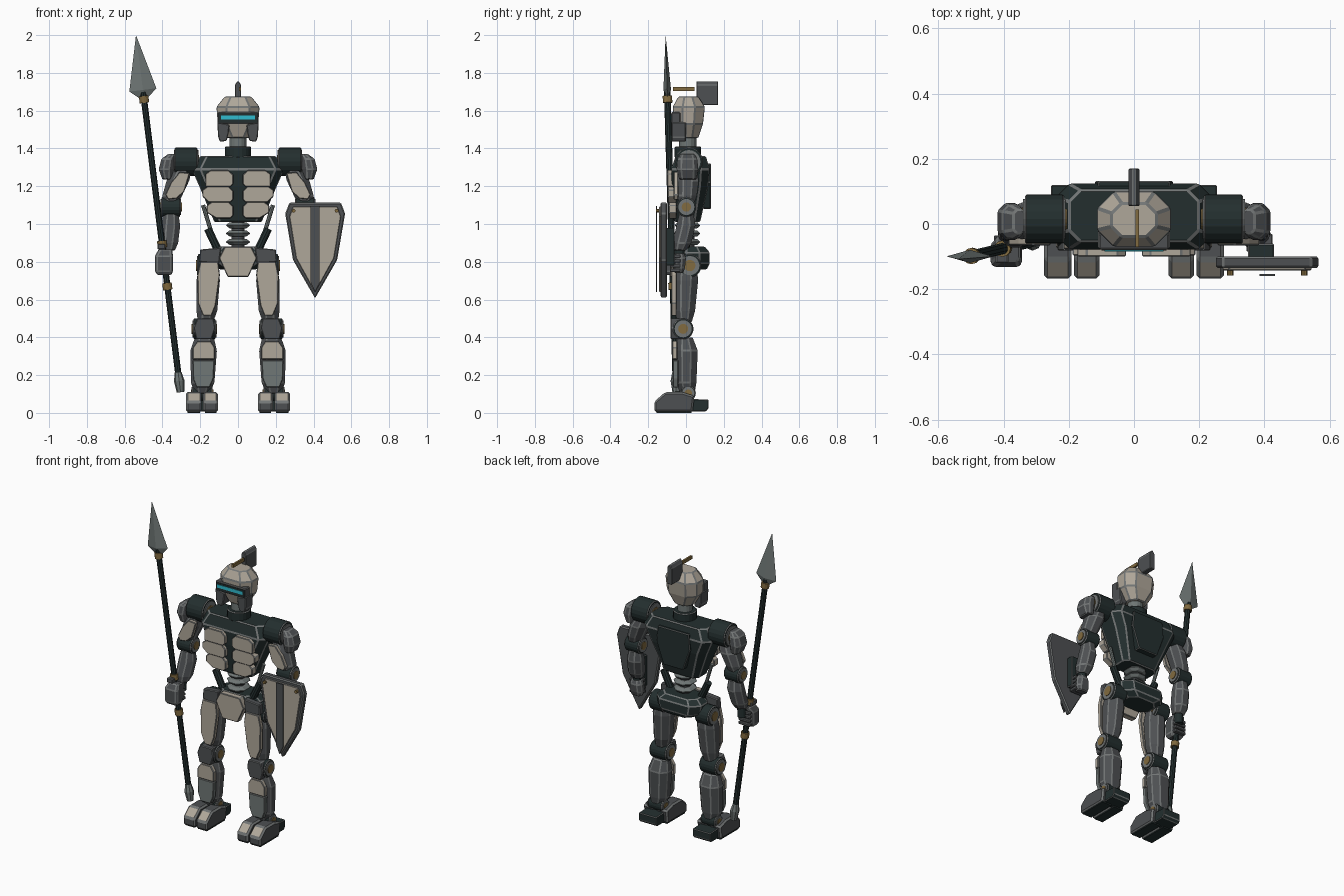
import bpy, bmesh, math
from mathutils import Vector, Matrix

if "Cube" in bpy.data.objects:
    bpy.data.objects.remove(bpy.data.objects["Cube"])

COL = {"bone_armour": (.43, .385, .32), "black_green": (.017, .028, .028), "dark_steel": (.075, .08, .085),
       "worn_edge": (.17, .18, .18), "blade_steel": (.16, .185, .18), "brass": (.22, .145, .05),
       "visor_glow": (.03, .50, .62)}
M = {}
for k, c in COL.items():
    M[k] = bpy.data.materials.new(k)
    M[k].diffuse_color = (*c, 1)
BONE, BLACK, DARK, EDGE, STEEL, BRASS, GLOW = COL


def finish(name, bm, mat, bevel=0, sharp=.3, rule=None):
    """Bevel sharp edges with the worn-edge colour and make the object."""
    bmesh.ops.recalc_face_normals(bm, faces=bm.faces[:])
    bm.normal_update()
    if rule:
        for f in bm.faces:
            if rule(f):
                f.material_index = 2
    if bevel:
        es = [e for e in bm.edges if len(e.link_faces) == 2 and e.calc_face_angle(0) > sharp]
        bmesh.ops.bevel(bm, geom=es, offset=bevel, segments=1, affect='EDGES',
                        profile=.5, clamp_overlap=True, material=1)
    me = bpy.data.meshes.new(name)
    bm.to_mesh(me)
    bm.free()
    for m in (mat, EDGE, BONE):
        me.materials.append(M[m])
    ob = bpy.data.objects.new(name, me)
    bpy.context.collection.objects.link(ob)
    return ob


def loft(name, rings, mat, bevel=.005, c=.3):
    """Stack of chamfered rectangles; ring = (z, centre x, half x, y0, y1)."""
    bm = bmesh.new()
    loops = []
    for z, cx, hx, y0, y1 in rings:
        cy, hy = (y0 + y1) / 2, (y1 - y0) / 2
        k = 2 * c * min(hx, hy)
        pts = [(hx, hy - k), (hx - k, hy), (k - hx, hy), (-hx, hy - k),
               (-hx, k - hy), (k - hx, -hy), (hx - k, -hy), (hx, k - hy)]
        loops.append([bm.verts.new((cx + x, cy + y, z)) for x, y in pts])
    for a, b in zip(loops, loops[1:]):
        for i in range(8):
            j = (i + 1) % 8
            bm.faces.new((a[i], a[j], b[j], b[i]))
    bm.faces.new(loops[0])
    bm.faces.new(loops[-1])
    return finish(name, bm, mat, bevel)


def prism(name, pts, a, b, mat, bevel=.004, axis='y', rule=None):
    """Extrude an outline: xz along y, or yz along x."""
    bm = bmesh.new()
    put = (lambda p, d: (p[0], d, p[1])) if axis == 'y' else (lambda p, d: (d, p[0], p[1]))
    f = [bm.verts.new(put(p, a)) for p in pts]
    g = [bm.verts.new(put(p, b)) for p in pts]
    bm.faces.new(f)
    bm.faces.new(g)
    for i in range(len(pts)):
        j = (i + 1) % len(pts)
        bm.faces.new((f[i], f[j], g[j], g[i]))
    return finish(name, bm, mat, bevel, rule=rule)


def box(name, x0, x1, y0, y1, z0, z1, mat, bevel=.004):
    return prism(name, [(x0, z0), (x1, z0), (x1, z1), (x0, z1)], y0, y1, mat, bevel)


def rod(name, p, q, r, mat, r2=None, n=16, flat=1, bevel=0):
    p, q = Vector(p), Vector(q)
    d = q - p
    rot = Vector((0, 0, 1)).rotation_difference(d).to_matrix().to_4x4()
    bm = bmesh.new()
    bmesh.ops.create_cone(bm, cap_ends=True, segments=n, radius1=r, radius2=r if r2 is None else r2,
                          depth=d.length, matrix=Matrix.Translation((p + q) / 2) @ rot @ Matrix.Diagonal((1, flat, 1, 1)))
    return finish(name, bm, mat, bevel, sharp=.6)


def joint(name, x, hw, y, z, r):
    """Dark barrel across x with a steel ring and brass cap on each end."""
    for tag, w, k, m in (("barrel", 0, 1, BLACK), ("ring", .005, .82, EDGE), ("cap", .009, .48, BRASS)):
        rod(f"{name}_{tag}", (x - hw - w, y, z), (x + hw + w, y, z), r * k, m, n=20, bevel=.005 if m == BLACK else 0)


def mx(s, pts):
    return [(s * x, z) for x, z in pts]


# head, visor, crest
loft("helmet", [(1.455, 0, .06, -.04, .065), (1.53, 0, .107, -.066, .09), (1.62, 0, .114, -.07, .1),
                (1.675, 0, .07, -.04, .065)], BONE, .006)
box("visor_frame", -.107, .107, -.078, -.03, 1.53, 1.592, DARK)
box("visor_slot", -.1, .1, -.081, -.07, 1.538, 1.585, BLACK, 0)
box("visor_light", -.09, .09, -.084, -.078, 1.553, 1.574, GLOW, 0)
prism("crest", [(-.017, 1.63), (.017, 1.63), (.017, 1.735), (.004, 1.755), (-.004, 1.755), (-.017, 1.735)], .055, .17, DARK, .003)
box("crest_bar", .004, .016, -.07, .045, 1.703, 1.724, BRASS, 0)
rod("neck", (0, .01, 1.39), (0, .01, 1.47), .046, STEEL)
rod("neck_collar", (0, .01, 1.35), (0, .01, 1.41), .07, BLACK, n=20, bevel=.005)

# torso, waist, pelvis
loft("torso", [(1.01, 0, .125, -.06, .075), (1.2, 0, .205, -.078, .118), (1.29, 0, .245, -.078, .125),
               (1.36, 0, .2, -.055, .105)], BLACK, .006, .22)
prism("back_plate", [(-.07, 1.08), (.07, 1.08), (.12, 1.22), (.11, 1.32), (-.11, 1.32), (-.12, 1.22)], .09, .132, BLACK)
for i, z in enumerate((.905, .95, .993)):
    loft(f"waist_disc_{i}", [(z - .016, 0, .045, -.045, .06), (z, 0, .065, -.06, .075),
                             (z + .016, 0, .045, -.045, .06)], STEEL, .002)
rod("spine", (0, .01, .84), (0, .01, 1.03), .035, DARK)
loft("pelvis", [(.76, 0, .1, -.03, .11), (.79, 0, .15, -.05, .125), (.85, 0, .16, -.05, .125), (.88, 0, .12, -.04, .1)], BLACK)
prism("pelvis_plate", [(-.07, .88), (.07, .88), (.1, .82), (.055, .72), (-.055, .72), (-.1, .82)], -.085, -.045, BONE)

for s, side in ((-1, "right"), (1, "left")):
    # head and chest plates
    prism(f"cheek_{side}", mx(s, [(.11, 1.54), (.045, 1.525), (.05, 1.48), (.06, 1.44), (.095, 1.435), (.105, 1.46)]), -.076, .0, DARK)
    for i, (z0, z1, w0, w1, y) in enumerate(((1.197, 1.285, .172, .165, .1), (1.115, 1.2, .155, .18, .097), (1.03, 1.118, .115, .158, .092))):
        prism(f"chest_plate_{side}_{i}", mx(s, [(.04, z0), (w0, z0), (w1 + .008, z0 + .03), (w1 + .008, z1 - .02),
              (w1 - .02, z1), (.05, z1), (.024, z1 - .025), (.024, z0 + .015)]), -y, -.05, BONE)
    rod(f"piston_rod_{side}", (s * .185, 0, 1.1), (s * .13, 0, .92), .011, STEEL, n=8)
    rod(f"piston_body_{side}", (s * .16, 0, .975), (s * .11, 0, .87), .022, BLACK, n=10)

    # arm
    joint(f"shoulder_{side}", s * .275, .06, .015, 1.33, .075)
    loft(f"pauldron_{side}", [(1.235, s * .375, .025, -.035, .055), (1.29, s * .38, .04, -.05, .065),
                              (1.345, s * .37, .035, -.045, .06), (1.37, s * .35, .02, -.03, .045)], DARK)
    loft(f"upper_arm_{side}", [(1.1, s * .36, .04, -.03, .04), (1.15, s * .348, .052, -.048, .058),
                               (1.23, s * .318, .06, -.05, .068), (1.31, s * .285, .045, -.04, .05)], DARK)
    prism(f"arm_plate_{side}", mx(s, [(.255, 1.27), (.31, 1.275), (.355, 1.22), (.385, 1.155), (.37, 1.13),
                                      (.325, 1.135), (.285, 1.17)]), -.066, -.04, BONE)
    joint(f"elbow_{side}", s * .356, .05, .002, 1.09, .052)
    loft(f"forearm_{side}", [(.86, s * .37, .036, -.07, .0), (.9, s * .367, .05, -.072, .028),
                             (.99, s * .358, .052, -.05, .05), (1.055, s * .356, .04, -.035, .04)], DARK)
    rod(f"wrist_{side}", (s * .375, -.035, .8), (s * .372, -.035, .87), .026, BLACK, n=12)

    # leg
    joint(f"hip_{side}", s * .165, .048, .02, .78, .062)
    prism(f"hip_plate_{side}", mx(s, [(.09, .875), (.2, .865), (.205, .8), (.1, .79)]), -.07, -.03, DARK)
    loft(f"thigh_{side}", [(.48, s * .172, .04, -.045, .03), (.54, s * .165, .055, -.06, .048),
                           (.7, s * .158, .062, -.064, .064), (.81, s * .155, .045, -.045, .055)], DARK)
    prism(f"thigh_plate_{side}", mx(s, [(.105, .8), (.2, .8), (.215, .73), (.212, .58), (.185, .515),
                                        (.14, .515), (.118, .57), (.096, .73)]), -.078, -.05, BONE)
    joint(f"knee_{side}", s * .178, .058, -.015, .445, .055)
    prism(f"knee_cap_{side}", mx(s, [(.13, .5), (.215, .5), (.235, .45), (.22, .39), (.14, .39), (.12, .45)]), -.082, -.03, DARK)
    loft(f"shin_{side}", [(.1, s * .19, .038, -.03, .045), (.16, s * .187, .062, -.052, .055),
                          (.33, s * .182, .07, -.058, .062), (.4, s * .178, .05, -.045, .035)], DARK)
    prism(f"shin_plate_{side}", mx(s, [(.145, .38), (.215, .38), (.24, .345), (.24, .283), (.122, .283), (.122, .345)]), -.073, -.045, BONE)
    prism(f"greave_{side}", mx(s, [(.124, .28), (.24, .28), (.238, .18), (.22, .135), (.15, .135), (.13, .18)]), -.07, -.04, STEEL)
    joint(f"ankle_{side}", s * .19, .05, .012, .105, .04)
    prism(f"heel_{side}", [(.0, .008), (.105, .008), (.12, .025), (.12, .07), (.0, .075)], s * .13, s * .255, BLACK, axis='x')
    for t, x0, x1 in (("inner", .106, .184), ("outer", .192, .276)):
        prism(f"toe_{t}_{side}", [(-.168, .005), (.035, .005), (.045, .09), (-.02, .11), (-.11, .11), (-.168, .06)],
              s * x0, s * x1, DARK, .01, 'x', rule=lambda f: f.normal.y < -.3 and f.normal.z > .3)
        box(f"toe_tread_{t}_{side}", *sorted((s * (x0 + .008), s * (x1 - .008))), -.155, .03, 0, .01, BLACK, 0)

# hands
loft("spear_hand", [(.73, -.39, .036, -.122, -.068), (.75, -.392, .048, -.132, -.055),
                    (.83, -.392, .048, -.132, -.05), (.865, -.385, .036, -.115, -.03)], DARK, .005, .15)
loft("shield_hand", [(.74, .375, .035, -.06, -.015), (.77, .375, .045, -.07, -.005), (.82, .375, .042, -.07, .0),
                     (.845, .375, .03, -.06, -.01)], DARK)
for i in range(4):
    z = .745 + i * .025
    box(f"spear_finger_{i}", -.43, -.35, -.062, -.035, z, z + .019, DARK, .003)
    box(f"shield_finger_{i}", .345, .425, -.085, -.03, z, z + .019, DARK, .003)
box("spear_thumb", -.425, -.385, -.12, -.06, .865, .895, DARK)

# shield
OUT = [(.272, 1.113), (.545, 1.113), (.567, 1.055), (.525, .81), (.408, .607), (.291, .81), (.25, 1.055)]
INN = [(.408 + (x - .408) * .86, .9 + (z - .9) * .9) for x, z in OUT]
prism("shield_rim", OUT, -.135, -.1, DARK, .006)
prism("shield_face", INN, -.142, -.13, BONE, .003)
prism("shield_stripe", [(.385, 1.095), (.432, 1.095), (.432, .69), (.408, .64), (.385, .69)], -.16, -.153, DARK, 0)
for x in (.295, .522):
    rod("shield_rivet", (x, -.142, 1.07), (x, -.158, 1.07), .01, BRASS, n=8)
box("shield_grip", .35, .43, -.105, -.06, .78, .98, BLACK)

# spear
A, B = Vector((-.304, -.052, .11)), Vector((-.54, -.108, 2.0))
at = lambda z: A.lerp(B, (z - A.z) / (B.z - A.z))
rod("spear_shaft", at(.15), at(1.7), .0175, BLACK, n=10)
rod("spear_butt_lower", at(.11), at(.17), .02, STEEL, r2=.028, n=8)
rod("spear_butt_upper", at(.17), at(.215), .028, STEEL, r2=.018, n=8)
for z in (.67, .893, 1.66):
    rod("spear_collar", at(z - .018), at(z + .018), .025, BRASS, n=12)
rod("blade_base", at(1.665), at(1.71), .02, STEEL, r2=.072, n=4, flat=.28)
rod("blade_point", at(1.71), at(2.0), .072, STEEL, r2=0, n=4, flat=.28)

for m in bpy.data.materials:
    if m.users and not m.is_grease_pencil:
        m.use_nodes = True
        m.node_tree.nodes["Principled BSDF"].inputs["Base Color"].default_value = m.diffuse_color
